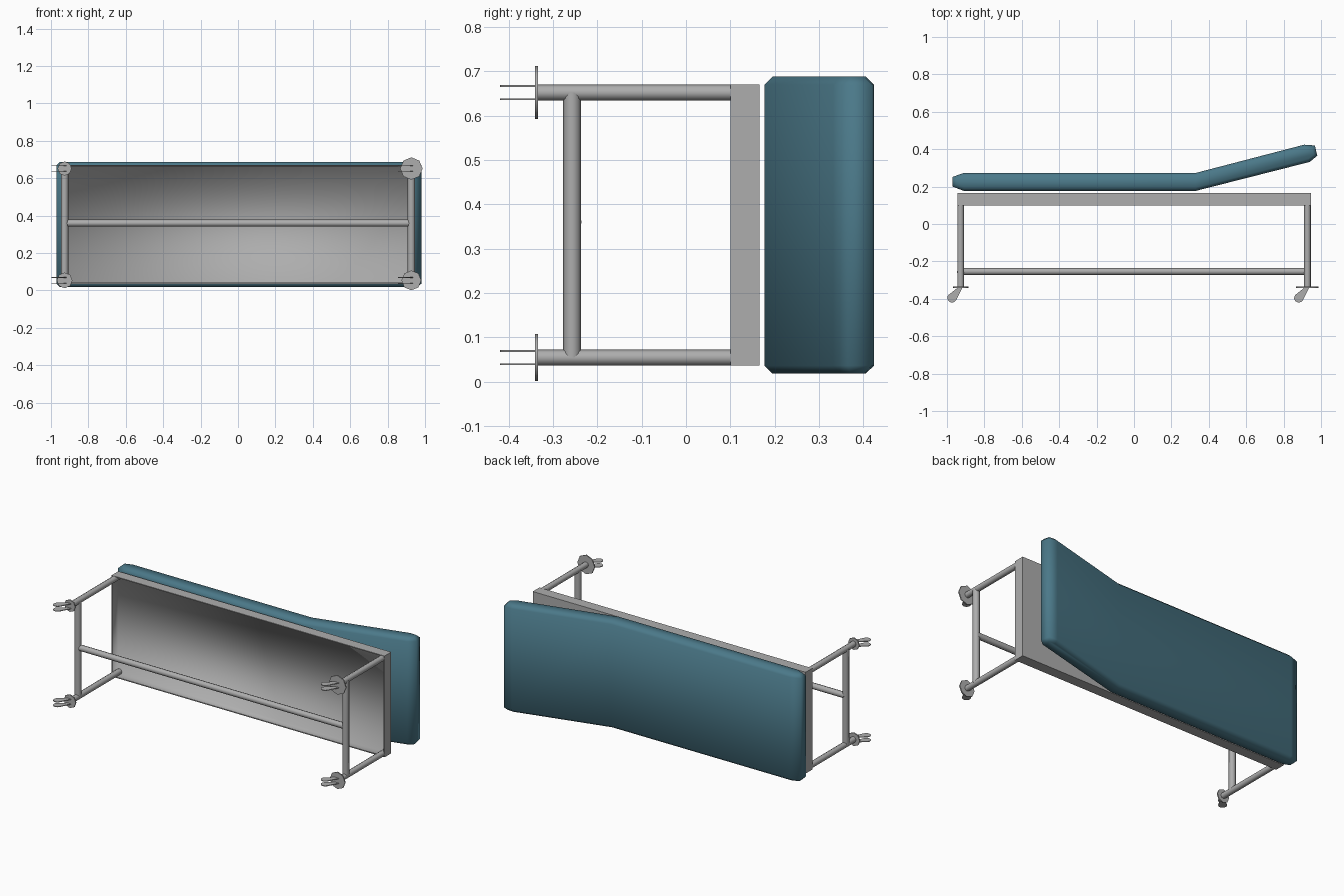
import bpy, bmesh, math
from mathutils import Vector

cube = bpy.data.objects.get("Cube")
if cube:
    bpy.data.objects.remove(cube, do_unlink=True)


def material(name, rgb):
    m = bpy.data.materials.new(name)
    m.use_nodes = True
    m.diffuse_color = (*rgb, 1)
    m.node_tree.nodes["Principled BSDF"].inputs["Base Color"].default_value = (*rgb, 1)
    return m


metal = material("grey_metal", (0.42, 0.42, 0.42))
vinyl = material("teal_vinyl", (0.07, 0.19, 0.25))


def finish(bm, name, mat, angle=None):
    """Turn a bmesh into an object; an angle gives smooth shading with sharp edges."""
    mesh = bpy.data.meshes.new(name)
    bm.to_mesh(mesh)
    bm.free()
    mesh.materials.append(mat)
    if angle:
        mesh.shade_smooth()
        mesh.set_sharp_from_angle(angle=math.radians(angle))
    obj = bpy.data.objects.new(name, mesh)
    bpy.context.collection.objects.link(obj)
    return obj


def tube(name, start, end, radius, sides=8, angle=50):
    """Closed cylinder between two points."""
    a, b = Vector(start), Vector(end)
    bm = bmesh.new()
    bmesh.ops.create_cone(bm, cap_ends=True, segments=sides, radius1=radius,
                          radius2=radius, depth=(b - a).length)
    obj = finish(bm, name, metal, angle)
    obj.location = (a + b) / 2
    obj.rotation_euler = (b - a).to_track_quat('Z', 'Y').to_euler()
    return obj


def prism(outline, z0, z1):
    """Outline in the xy plane, extruded along z."""
    bm = bmesh.new()
    face = bm.faces.new([bm.verts.new((x, y, z0)) for x, y in outline])
    ext = bmesh.ops.extrude_face_region(bm, geom=[face])["geom"]
    verts = [g for g in ext if isinstance(g, bmesh.types.BMVert)]
    bmesh.ops.translate(bm, verts=verts, vec=(0, 0, z1 - z0))
    bmesh.ops.recalc_face_normals(bm, faces=bm.faces)
    return bm


# Mattress: bent pad with chamfered ends and bevelled long sides
pad = [(-0.97, 0.2), (-0.91, 0.177), (0.33, 0.177), (0.94, 0.332), (0.98, 0.365),
       (0.967, 0.42), (0.91, 0.424), (0.33, 0.273), (-0.91, 0.273), (-0.97, 0.252)]
bm = prism(pad, 0.018, 0.688)
rim = [e for e in bm.edges if abs(e.verts[0].co.z - e.verts[1].co.z) < 0.001]
bmesh.ops.bevel(bm, geom=rim, offset=0.018, segments=1, affect='EDGES')
finish(bm, "mattress", vinyl, 75)

# Bed base: shallow tray, open towards the legs
bm = bmesh.new()
bmesh.ops.create_cube(bm, size=1)
bmesh.ops.scale(bm, verts=bm.verts, vec=(1.89, 0.066, 0.634))
bmesh.ops.translate(bm, verts=bm.verts, vec=(0, 0.133, 0.353))
bm.normal_update()
panel = min(bm.faces, key=lambda f: f.calc_center_median().y)
bmesh.ops.inset_individual(bm, faces=[panel], thickness=0.008)
walls = bmesh.ops.inset_individual(bm, faces=[panel], thickness=0.0005, depth=-0.055)["faces"]
for f in [panel, *walls]:
    f.smooth = True
finish(bm, "bed_base", metal)

# Legs, cross bars and the long stretcher
LEG_X, LOW, HIGH, FOOT = 0.927, 0.054, 0.652, -0.337
for side, sx in (("right", -1), ("left", 1)):
    x = sx * LEG_X
    for level, z in (("lower", LOW), ("upper", HIGH)):
        tube(f"{side}_{level}_leg", (x, FOOT, z), (x, 0.15, z), 0.018)
    tube(f"{side}_cross_bar", (x, -0.257, LOW), (x, -0.257, HIGH), 0.02)
tube("long_stretcher", (-LEG_X, -0.254, 0.36), (LEG_X, -0.254, 0.36), 0.019)

# Casters: thin disc with a pair of flat trailing wheel plates
disc_radius = {("right", "lower"): 0.042, ("right", "upper"): 0.038,
               ("left", "lower"): 0.053, ("left", "upper"): 0.06}
for (side, level), radius in disc_radius.items():
    x = LEG_X if side == "left" else -LEG_X
    z = HIGH if level == "upper" else LOW
    tube(f"{side}_{level}_caster_disc", (x, FOOT - 0.004, z), (x, FOOT + 0.003, z), radius)
    hub = Vector((x - 0.046, -0.395))
    outline = [(x + 0.012, FOOT), (x - 0.012, FOOT)]
    for i in range(9):
        a = math.radians(110 + i * 27)
        outline.append((hub.x + 0.025 * math.cos(a), hub.y + 0.025 * math.sin(a)))
    for n, dz in (("first", -0.015), ("second", 0.015)):
        bm = prism(outline, z + dz - 0.002, z + dz + 0.002)
        finish(bm, f"{side}_{level}_{n}_wheel_plate", metal, 40)
